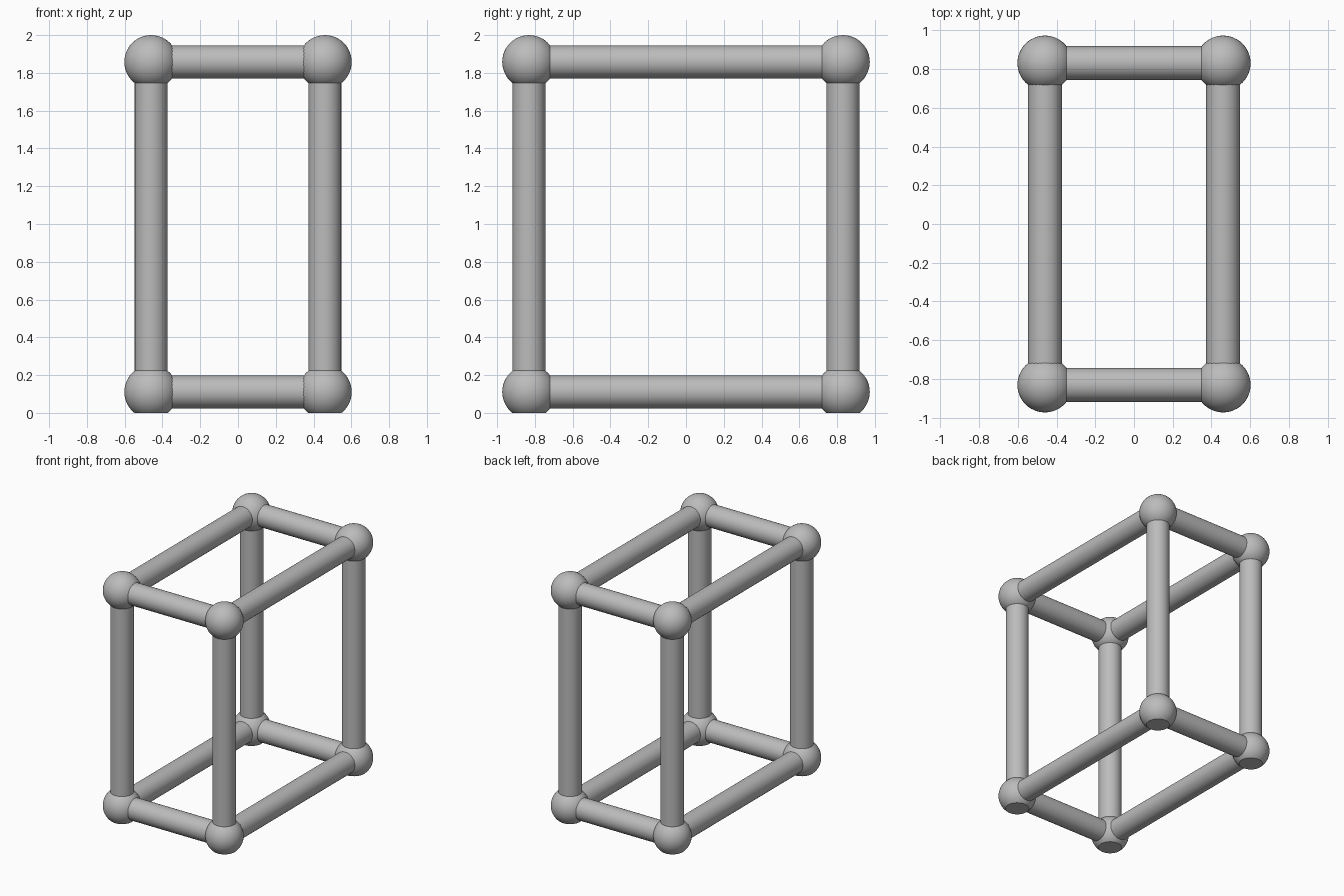
import bpy, bmesh
from itertools import product
from mathutils import Vector, Matrix

cube = bpy.data.objects.get("Cube")
if cube:
    bpy.data.objects.remove(cube, do_unlink=True)

# Frame centre lines and radii
X, Y = 0.46, 0.831
LOW, HIGH = 0.111, 1.858
BALL_R, TUBE_R = 0.142, 0.087

grey = bpy.data.materials.new("plain grey")
grey.use_nodes = True
colour = (0.5, 0.5, 0.5, 1)
grey.diffuse_color = colour
grey.node_tree.nodes["Principled BSDF"].inputs["Base Color"].default_value = colour


def finish(name, bm):
    mesh = bpy.data.meshes.new(name)
    bm.to_mesh(mesh)
    bm.free()
    mesh.materials.append(grey)
    obj = bpy.data.objects.new(name, mesh)
    bpy.context.collection.objects.link(obj)
    bpy.ops.object.select_all(action="DESELECT")
    obj.select_set(True)
    bpy.context.view_layer.objects.active = obj
    bpy.ops.object.shade_smooth_by_angle(angle=0.6)


def ball(name, centre):
    bm = bmesh.new()
    bmesh.ops.create_uvsphere(bm, u_segments=48, v_segments=24, radius=BALL_R,
                              matrix=Matrix.Translation(centre))
    # Flat foot where a ball rests on the ground
    if centre.z < BALL_R:
        cut = bmesh.ops.bisect_plane(bm, geom=bm.verts[:] + bm.edges[:] + bm.faces[:],
                                     plane_co=(0, 0, 0), plane_no=(0, 0, -1),
                                     clear_outer=True)
        rim = [e for e in cut["geom_cut"] if isinstance(e, bmesh.types.BMEdge)]
        bmesh.ops.contextual_create(bm, geom=rim)
        bmesh.ops.recalc_face_normals(bm, faces=bm.faces)
    finish(name, bm)


def tube(name, start, end):
    run = end - start
    turn = run.to_track_quat("Z", "Y").to_matrix().to_4x4()
    bm = bmesh.new()
    bmesh.ops.create_cone(bm, cap_ends=True, segments=48, radius1=TUBE_R,
                          radius2=TUBE_R, depth=run.length,
                          matrix=Matrix.Translation((start + end) / 2) @ turn)
    finish(name, bm)


sides = {"right": -X, "left": X}
ends = {"front": -Y, "back": Y}
levels = {"lower": LOW, "upper": HIGH}

# Corner balls
for (lv, z), (en, y), (sd, x) in product(levels.items(), ends.items(), sides.items()):
    ball(f"{lv}_{en}_{sd}_ball", Vector((x, y, z)))

# Upright posts
for (en, y), (sd, x) in product(ends.items(), sides.items()):
    tube(f"{en}_{sd}_post", Vector((x, y, LOW)), Vector((x, y, HIGH)))

# Long side rails and short cross rails
for lv, z in levels.items():
    for sd, x in sides.items():
        tube(f"{lv}_{sd}_rail", Vector((x, -Y, z)), Vector((x, Y, z)))
    for en, y in ends.items():
        tube(f"{lv}_{en}_rail", Vector((-X, y, z)), Vector((X, y, z)))
